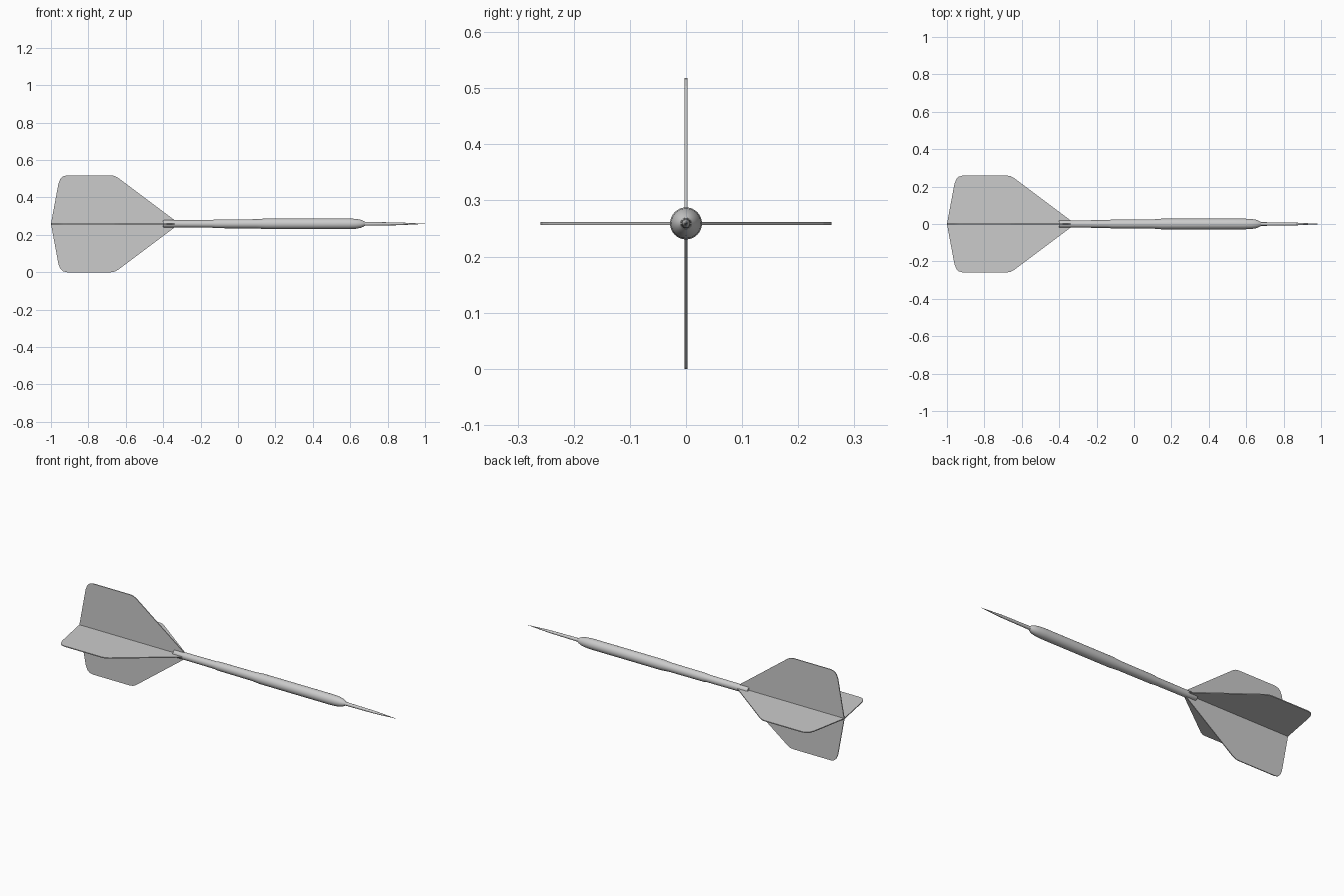
import bpy, bmesh
from math import pi, cos, sin
from mathutils import Matrix

if "Cube" in bpy.data.objects:
    bpy.data.objects.remove(bpy.data.objects["Cube"])

AXIS_Z = 0.259   # height of the dart's centre line
SIDES = 32


def finish(name, bm, smooth=True):
    bmesh.ops.recalc_face_normals(bm, faces=bm.faces)
    mesh = bpy.data.meshes.new(name)
    bm.to_mesh(mesh)
    bm.free()
    ob = bpy.data.objects.new(name, mesh)
    bpy.context.collection.objects.link(ob)
    ob.location.z = AXIS_Z
    if smooth:
        bpy.ops.object.select_all(action='DESELECT')
        ob.select_set(True)
        bpy.context.view_layer.objects.active = ob
        bpy.ops.object.shade_smooth_by_angle(angle=0.6)
    return ob


def turned(name, profile):
    """Revolve (x, radius) points about the x axis and cap both ends."""
    bm = bmesh.new()
    rings = [[bm.verts.new((x, r * cos(2 * pi * i / SIDES), r * sin(2 * pi * i / SIDES)))
              for i in range(SIDES)] for x, r in profile]
    for a, b in zip(rings, rings[1:]):
        for i in range(SIDES):
            j = (i + 1) % SIDES
            bm.faces.new((a[i], a[j], b[j], b[i]))
    bm.faces.new(rings[0])
    bm.faces.new(rings[-1])
    return finish(name, bm)


def fin(name, outline, thickness, angle):
    """Thin plate from an (x, height) outline, turned about the x axis."""
    bm = bmesh.new()
    face = bm.faces.new([bm.verts.new((x, -thickness / 2, h)) for x, h in outline])
    ext = bmesh.ops.extrude_face_region(bm, geom=[face])
    verts = [v for v in ext['geom'] if isinstance(v, bmesh.types.BMVert)]
    bmesh.ops.translate(bm, verts=verts, vec=(0, thickness, 0))
    bm.transform(Matrix.Rotation(angle, 4, 'X'))
    return finish(name, bm, smooth=False)


# Shaft and barrel in one swelling, rounded body
turned("shaft_and_barrel", [
    (-0.40, 0.018), (-0.395, 0.0195), (-0.34, 0.0195), (-0.14, 0.0205),
    (-0.12, 0.0235), (0.10, 0.0245), (0.15, 0.0285), (0.59, 0.0285),
    (0.63, 0.0265), (0.655, 0.022), (0.67, 0.016), (0.68, 0.010)])

# Steel point
turned("point", [(0.66, 0.0095), (0.70, 0.0095), (0.86, 0.0075),
                 (0.93, 0.004), (1.0, 0.0003)])

# Four flight fins
outline = [(-1.0, 0), (-0.96, 0.215), (-0.95, 0.24), (-0.937, 0.253), (-0.915, 0.259),
           (-0.68, 0.259), (-0.66, 0.256), (-0.64, 0.245), (-0.34, 0.02), (-0.34, 0)]
for k in range(4):
    fin(f"flight_fin_{k + 1}", outline, 0.005, k * pi / 2)
